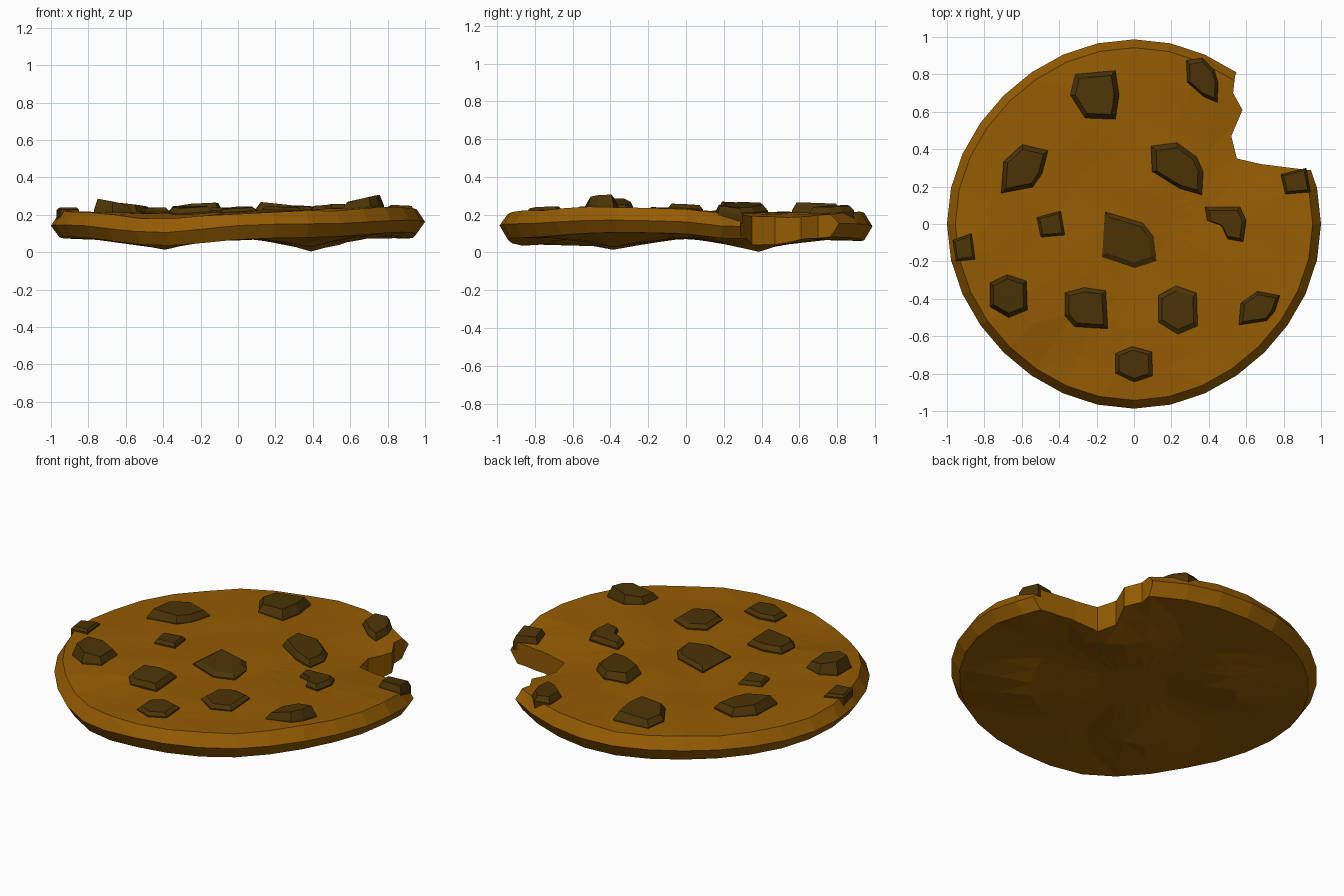
import bpy, bmesh
from math import sin, cos, tau, hypot
from mathutils import Vector

if "Cube" in bpy.data.objects:
    bpy.data.objects.remove(bpy.data.objects["Cube"], do_unlink=True)


def make_material(name, color):
    mat = bpy.data.materials.new(name)
    mat.use_nodes = True
    mat.diffuse_color = (*color, 1)
    mat.node_tree.nodes["Principled BSDF"].inputs["Base Color"].default_value = (*color, 1)
    return mat


dough = make_material("baked_dough", (0.3, 0.107, 0.001))
chocolate = make_material("dark_chocolate", (0.072, 0.034, 0.002))


def make_object(name, bm, mat):
    bmesh.ops.recalc_face_normals(bm, faces=bm.faces)
    mesh = bpy.data.meshes.new(name)
    bm.to_mesh(mesh)
    bm.free()
    mesh.materials.append(mat)
    obj = bpy.data.objects.new(name, mesh)
    bpy.context.collection.objects.link(obj)
    return obj


# Uneven heights of the dough
def hill(x, y, cx, cy, radius):
    return max(0, 1 - hypot(x - cx, y - cy) / radius)


def wave(x, y):
    return (0.012 * x - 0.045 * hill(x, y, -0.45, -0.95, 0.5)
            - 0.012 * hill(x, y, -0.1, 0.95, 0.4)
            + 0.02 * hill(x, y, 0.75, -0.35, 0.5)
            - 0.03 * hill(x, y, 0.95, 0.3, 0.3)
            + 0.015 * hill(x, y, -0.8, -0.2, 0.5))


def top_height(x, y):
    bite_dip = 0.045 * hill(x, y, 0.62, 0.52, 0.45)
    return 0.214 + wave(x, y) - bite_dip + 0.007 * sin(9 * x + 1) * sin(8 * y)


def middle_height(x, y):
    return 0.147 + wave(x, y)


def bottom_height(x, y):
    z = 0.072 + wave(x, y) + 0.012 * x * x
    for sx in (-1, 1):
        for sy in (-1, 1):
            depth = 0.08 if sx > 0 and sy > 0 else 0.06
            z -= depth * hill(x, y, 0.41 * sx, 0.38 * sy, 0.33)
    return max(z, 0)


# Cookie body: rings joined from the top centre round the rim to the bottom centre
SIDES = 32
bm = bmesh.new()
rings = [(r, top_height) for r in (0.2, 0.4, 0.57, 0.78, 0.955)]
rings += [(1.0, middle_height)]
rings += [(r, bottom_height) for r in (0.955, 0.75, 0.56, 0.38, 0.18)]
loops = []
for radius, height in rings:
    loop = []
    for i in range(SIDES):
        a = tau * i / SIDES
        r = radius * (1 - 0.015 * sin(2 * a) ** 2)
        x, y = r * cos(a), r * sin(a) * 0.987
        loop.append(bm.verts.new((x, y, height(x, y))))
    loops.append(loop)
for upper, lower in zip(loops, loops[1:]):
    for i in range(SIDES):
        j = (i + 1) % SIDES
        bm.faces.new((upper[i], lower[i], lower[j], upper[j]))
for loop, height in ((loops[0], top_height), (loops[-1], bottom_height)):
    centre = bm.verts.new((0, 0, height(0, 0)))
    for i in range(SIDES):
        bm.faces.new((centre, loop[i], loop[(i + 1) % SIDES]))
bmesh.ops.triangulate(bm, faces=bm.faces)
body = make_object("cookie_body", bm, dough)

# Bite taken out of the back corner
bite_outline = [(0.54, 0.79), (0.53, 0.7), (0.58, 0.61), (0.52, 0.47), (0.55, 0.35),
                (0.68, 0.32), (0.92, 0.29), (1.3, 0.26), (1.3, 1.2), (0.72, 1.2)]
bm = bmesh.new()
face = bm.faces.new([bm.verts.new((x, y, -0.2)) for x, y in bite_outline])
side = bmesh.ops.extrude_face_region(bm, geom=[face])
moved = [v for v in side["geom"] if isinstance(v, bmesh.types.BMVert)]
bmesh.ops.translate(bm, verts=moved, vec=Vector((0, 0, 0.8)))
cutter = make_object("bite_cutter", bm, dough)
cutter.hide_render = True
cut = body.modifiers.new("bite", 'BOOLEAN')
cut.operation = 'DIFFERENCE'
cut.solver = 'EXACT'
cut.object = cutter
bpy.context.view_layer.update()
evaluated = body.evaluated_get(bpy.context.evaluated_depsgraph_get())
cut_mesh = bpy.data.meshes.new_from_object(evaluated)
body.modifiers.clear()
body.data = cut_mesh
bpy.data.objects.remove(cutter, do_unlink=True)

# Chip outlines, shared and stretched to each chip
SHAPES = {
    "hexagon": [(-1, .6), (-.1, 1), (.95, .7), (1, -.65), (0, -1), (-1, -.5)],
    "tile": [(-1, .75), (-.1, 1), (.9, .85), (1, -1), (-.55, -.9), (-1, -.35)],
    "block": [(-.8, .85), (.85, 1), (1, 0), (.85, -1), (-.4, -.95), (-1, 0)],
    "shard": [(-1, .87), (0, 1), (.75, .45), (1, -.1), (.95, -1), (.1, -.75), (-.95, -.1)],
    "wedge": [(-.9, .3), (-.1, 1), (1, .75), (.75, -.2), (.35, -.75), (-1, -1)],
    "slab": [(-.9, 1), (.5, .6), (.9, .1), (1, -.75), (.2, -1), (-1, -.6)],
    "chunk": [(-1, .5), (.7, 1), (1, -.85), (-.7, -1)],
    "bean": [(-1, .95), (.7, .95), (1, .2), (.85, -1), (.1, -.85), (-.2, -.1), (-.9, .2)],
}


def add_chip(name, shape, cx, cy, half_x, half_y, rise, tilt=0):
    bm = bmesh.new()
    layers = []
    for scale, lift in ((1, -0.04), (1, 0.008), (0.8, rise)):
        layer = []
        for px, py in SHAPES[shape]:
            x, y = cx + px * half_x * scale, cy + py * half_y * scale
            z = top_height(x, y) + lift * (1 + tilt * px)
            layer.append(bm.verts.new((x, y, z)))
        layers.append(layer)
    count = len(SHAPES[shape])
    for low, high in zip(layers, layers[1:]):
        for i in range(count):
            j = (i + 1) % count
            bm.faces.new((low[i], low[j], high[j], high[i]))
    bm.faces.new(layers[0])
    bm.faces.new(layers[-1])
    make_object(name, bm, chocolate)


# Chocolate chips, back to front
add_chip("chip_back", "block", -0.21, 0.69, 0.13, 0.13, 0.045, 0.2)
add_chip("chip_back_left", "shard", 0.365, 0.77, 0.085, 0.12, 0.035)
add_chip("chip_upper_right", "wedge", -0.585, 0.295, 0.125, 0.13, 0.045, -0.2)
add_chip("chip_upper_left", "shard", 0.23, 0.295, 0.14, 0.14, 0.04, -0.2)
add_chip("chip_bite_edge", "chunk", 0.865, 0.23, 0.08, 0.07, 0.04)
add_chip("chip_small", "chunk", -0.445, 0.0, 0.075, 0.07, 0.025)
add_chip("chip_bean", "bean", 0.49, 0.0, 0.11, 0.095, 0.03)
add_chip("chip_centre", "slab", -0.025, -0.085, 0.145, 0.15, 0.025)
add_chip("chip_right_rim", "chunk", -0.91, -0.125, 0.06, 0.075, 0.02)
add_chip("chip_right", "hexagon", -0.67, -0.385, 0.1, 0.115, 0.055, -0.3)
add_chip("chip_front_right", "tile", -0.255, -0.45, 0.115, 0.11, 0.035)
add_chip("chip_front_left", "hexagon", 0.235, -0.46, 0.105, 0.13, 0.025)
add_chip("chip_left", "wedge", 0.67, -0.45, 0.11, 0.09, 0.05, 0.3)
add_chip("chip_front", "hexagon", 0.0, -0.75, 0.1, 0.095, 0.025)
